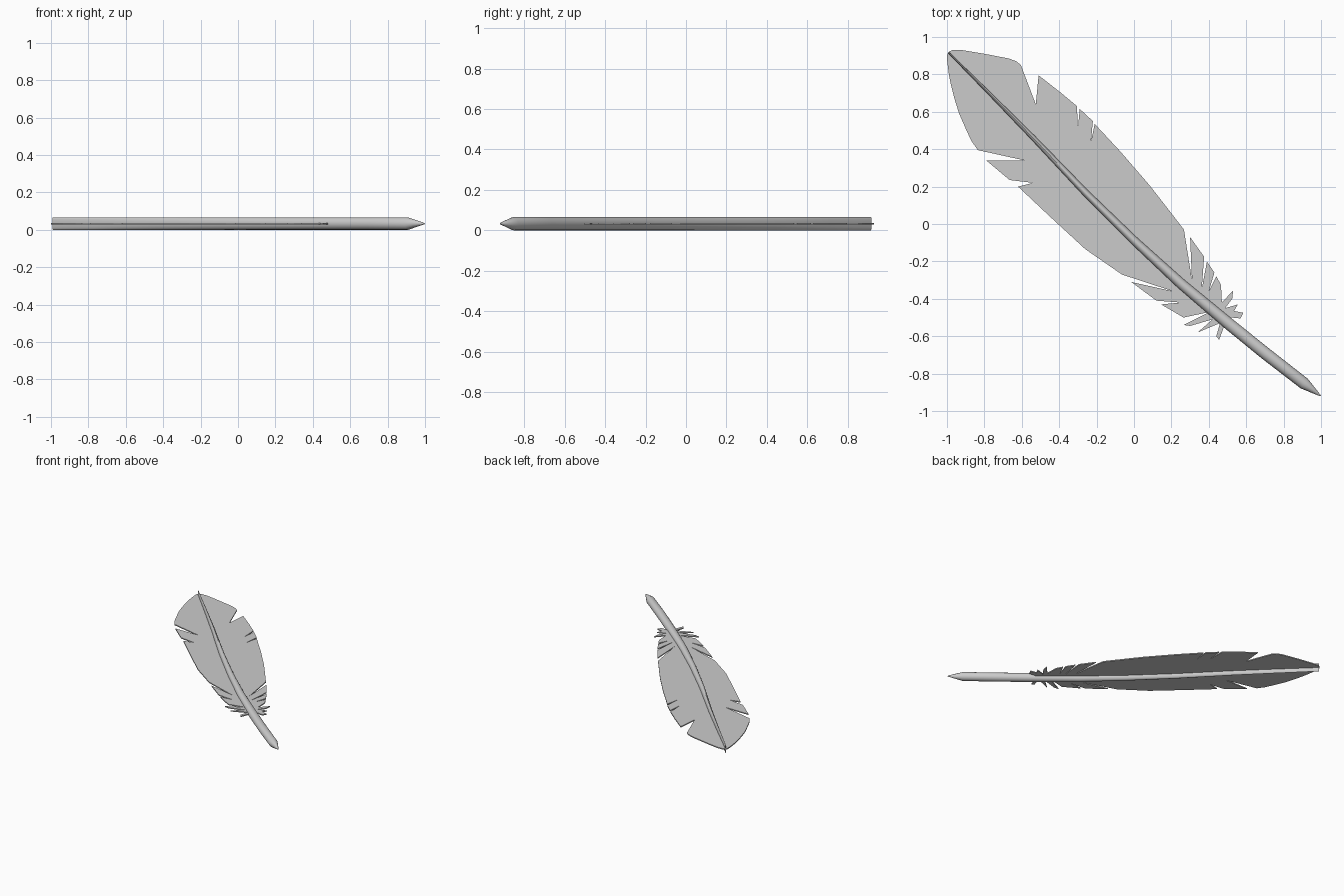
import bpy, bmesh, math
from mathutils import Vector

if "Cube" in bpy.data.objects:
    bpy.data.objects.remove(bpy.data.objects["Cube"])

MID_Z = 0.033      # height of the vane plane and shaft axis
HALF_H = 0.033     # shaft half height, constant along its length
VANE_T = 0.008     # vane thickness


def make_object(name, bm, smooth=False):
    bmesh.ops.recalc_face_normals(bm, faces=bm.faces)
    mesh = bpy.data.meshes.new(name)
    bm.to_mesh(mesh)
    bm.free()
    obj = bpy.data.objects.new(name, mesh)
    bpy.context.collection.objects.link(obj)
    if smooth:
        bpy.ops.object.select_all(action='DESELECT')
        obj.select_set(True)
        bpy.context.view_layer.objects.active = obj
        bpy.ops.object.shade_smooth_by_angle(angle=math.radians(35))
    return obj


# Vane: torn outline, upper edge from feather tip down to the quill
upper_edge = [
    (-.99, .92), (-.97, .93), (-.92, .93), (-.80, .91), (-.67, .885), (-.63, .87),
    (-.605, .85), (-.525, .64), (-.51, .795), (-.395, .705), (-.305, .63),
    (-.30, .51), (-.29, .615), (-.22, .55), (-.23, .44), (-.21, .535),
    (-.075, .39), (.085, .205), (.19, .07), (.267, -.03),
    (.31, -.30), (.30, -.07), (.375, -.175), (.362, -.35), (.39, -.20),
    (.43, -.26), (.40, -.36), (.44, -.28), (.465, -.325), (.47, -.42),
    (.53, -.355), (.525, -.40), (.487, -.45), (.555, -.43), (.535, -.465),
    (.585, -.475), (.57, -.505), (.52, -.50),
]
# Lower edge from the quill back up to the feather tip
lower_edge = [
    (.49, -.525), (.455, -.62), (.44, -.60), (.46, -.53), (.34, -.58),
    (.42, -.51), (.30, -.545), (.265, -.54), (.405, -.47), (.265, -.50),
    (.145, -.43), (.25, -.42), (.12, -.41), (-.015, -.31), (.21, -.36),
    (-.065, -.27), (-.26, -.135), (-.45, .04), (-.62, .20),
    (-.54, .22), (-.665, .235), (-.79, .34), (-.585, .34), (-.835, .395),
    (-.87, .445), (-.90, .51), (-.935, .59), (-.96, .67), (-.98, .75),
    (-.99, .80), (-1.0, .88), (-.998, .91),
]
bm = bmesh.new()
face = bm.faces.new([bm.verts.new((x, y, MID_Z - VANE_T / 2))
                     for x, y in upper_edge + lower_edge])
ext = bmesh.ops.extrude_face_region(bm, geom=[face], use_keep_orig=True)
bmesh.ops.translate(bm, vec=(0, 0, VANE_T),
                    verts=[v for v in ext['geom'] if isinstance(v, bmesh.types.BMVert)])
bmesh.ops.triangulate(bm, faces=[f for f in bm.faces if len(f.verts) > 4])
make_object("vane", bm)

# Shaft: gently bowed tube, thin and tall at the feather tip, round at the quill
# stations: x, y, half width, half height
stations = [
    (-.99, .915, .004, HALF_H), (-.77, .695, .009, HALF_H), (-.54, .462, .014, HALF_H),
    (-.26, .168, .019, HALF_H), (0, -.088, .023, HALF_H), (.25, -.318, .028, HALF_H),
    (.5, -.528, .032, HALF_H), (.7, -.69, .033, HALF_H), (.91, -.853, .032, HALF_H),
    (.995, -.917, .004, .004),
]
SIDES = 16
bm = bmesh.new()
rings = []
for i, (x, y, w, h) in enumerate(stations):
    a = stations[max(i - 1, 0)]
    b = stations[min(i + 1, len(stations) - 1)]
    side = Vector((a[1] - b[1], b[0] - a[0], 0)).normalized()
    ring = []
    for k in range(SIDES):
        t = 2 * math.pi * k / SIDES
        p = Vector((x, y, MID_Z)) + side * w * math.cos(t) + Vector((0, 0, h * math.sin(t)))
        ring.append(bm.verts.new(p))
    rings.append(ring)
for r0, r1 in zip(rings, rings[1:]):
    for k in range(SIDES):
        n = (k + 1) % SIDES
        bm.faces.new((r0[k], r0[n], r1[n], r1[k]))
bm.faces.new(rings[0])
tip = bm.verts.new((1, -.921, MID_Z))
for k in range(SIDES):
    bm.faces.new((rings[-1][k], rings[-1][(k + 1) % SIDES], tip))
make_object("shaft", bm, smooth=True)
